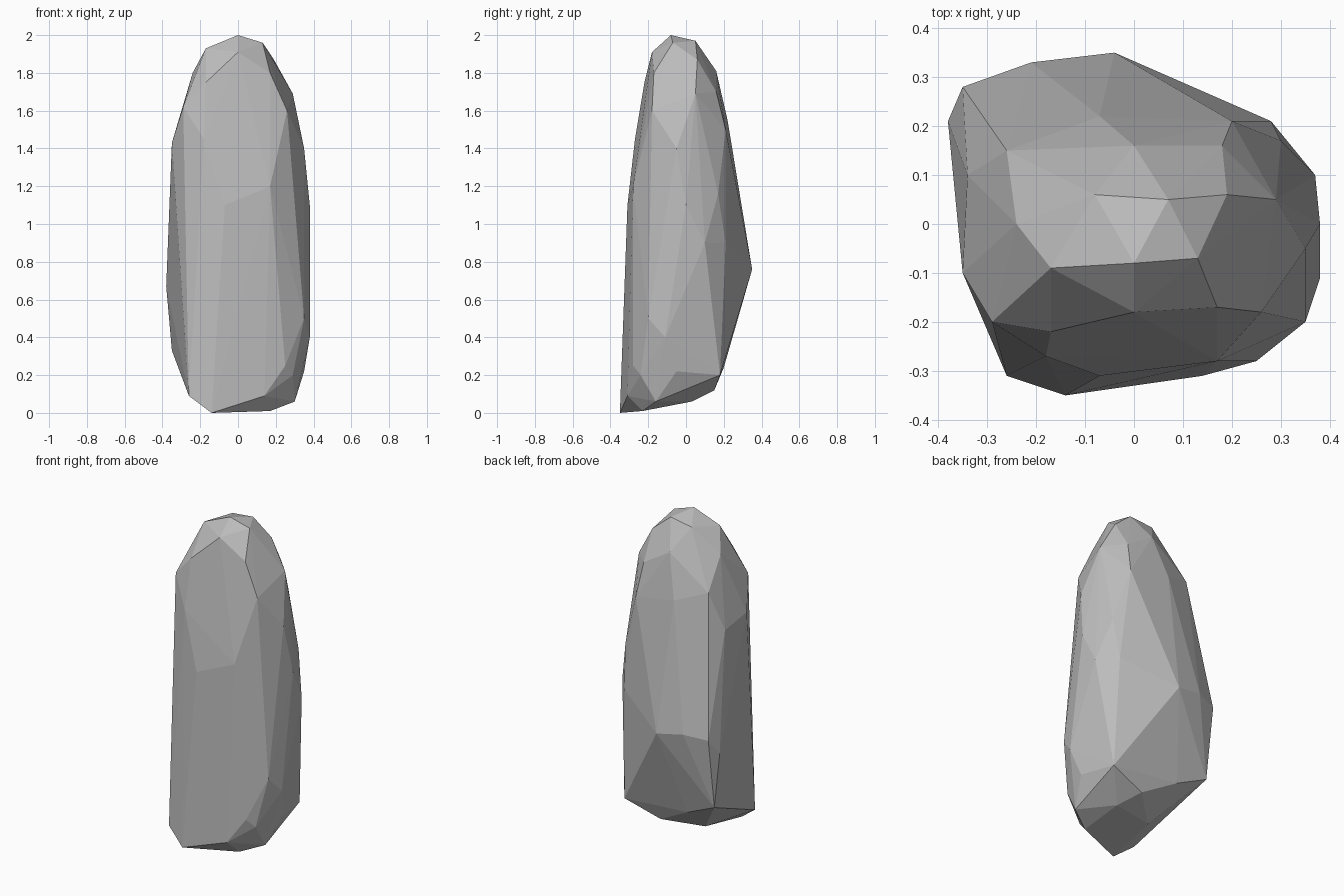
import bpy
import bmesh

# Remove the default cube only
default_cube = bpy.data.objects.get("Cube")
if default_cube:
    bpy.data.objects.remove(default_cube, do_unlink=True)


def flat_material(name, colour):
    """One plain colour, shown in the viewport and in a render."""
    material = bpy.data.materials.new(name)
    material.use_nodes = True
    material.diffuse_color = colour
    shader = next(n for n in material.node_tree.nodes if n.type == "BSDF_PRINCIPLED")
    shader.inputs["Base Color"].default_value = colour
    return material


def faceted_stone(name, corners, material):
    """Wrap a tight faceted skin around the chipped corners of a stone."""
    bm = bmesh.new()
    for corner in corners:
        bm.verts.new(corner)
    bmesh.ops.convex_hull(bm, input=bm.verts[:])
    loose = [v for v in bm.verts if not v.link_faces]
    bmesh.ops.delete(bm, geom=loose, context="VERTS")
    bmesh.ops.triangulate(bm, faces=bm.faces[:])
    bmesh.ops.recalc_face_normals(bm, faces=bm.faces[:])
    for face in bm.faces:
        face.smooth = False
    mesh = bpy.data.meshes.new(name)
    bm.to_mesh(mesh)
    bm.free()
    mesh.materials.append(material)
    stone = bpy.data.objects.new(name, mesh)
    bpy.context.scene.collection.objects.link(stone)
    return stone


# Tilted underside and the chamfer around it
base = [
    (-.14, -.35, 0), (.17, -.23, .01), (.3, -.16, .06), (.15, .03, .06),
    (-.12, -.02, .06), (-.26, -.31, .09), (.14, -.31, .09), (.07, .15, .12),
    (.3, .18, .2), (.29, -.24, .2), (.35, -.05, .22), (-.15, .2, .24),
    (.25, -.28, .25),
]

# Widest part, with the ridge bulging out at the back
belly = [
    (-.35, .22, .33), (.38, -.11, .4), (.35, -.2, .5), (-.38, .21, .67),
    (-.04, .35, .76), (-.35, .28, .77), (-.21, .33, .79), (.28, .21, .9),
    (.37, .1, .9), (.38, 0, 1.1),
]

# Sides drawing in towards the top
shoulders = [
    (-.07, -.31, 1.1), (.3, .17, 1.16), (.17, -.28, 1.2), (-.34, .1, 1.39),
    (.35, -.05, 1.4), (-.35, -.1, 1.43), (-.18, -.27, 1.45), (.2, .21, 1.5),
    (-.07, .22, 1.55), (-.29, -.2, 1.62), (-.26, .15, 1.62), (.26, -.18, 1.6),
]

# Rounded tip
crown = [
    (.29, .05, 1.69), (.18, .16, 1.7), (-.17, -.22, 1.75), (-.24, 0, 1.8),
    (.17, -.17, 1.8), (0, .16, 1.81), (.19, .06, 1.87), (0, -.18, 1.91),
    (-.17, -.09, 1.93), (-.08, .06, 1.95), (.13, -.07, 1.96), (.07, .05, 1.97),
    (0, -.08, 2),
]

stone_grey = flat_material("stone grey", (.5, .5, .5, 1))
faceted_stone("standing_stone", base + belly + shoulders + crown, stone_grey)
